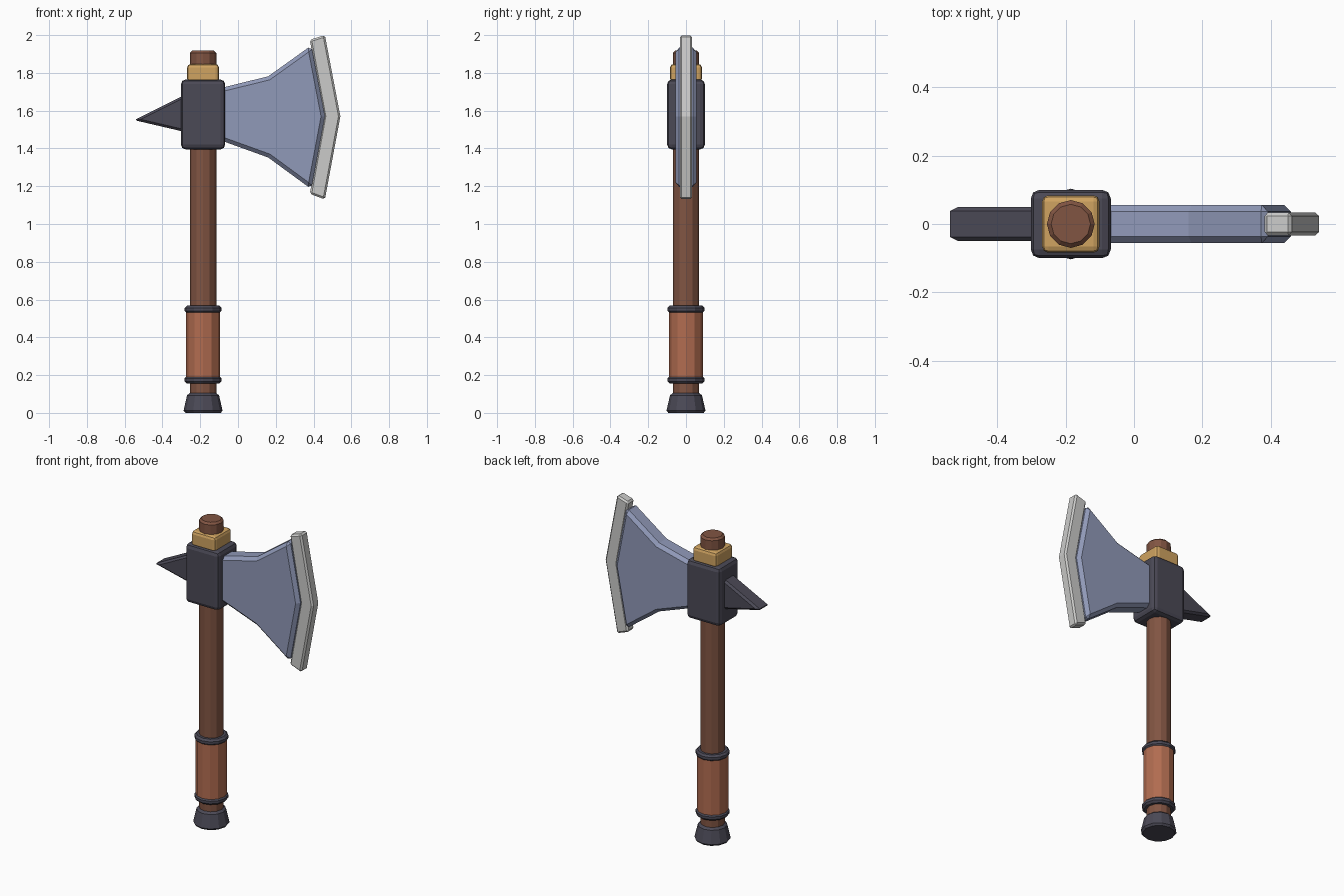
import bpy, bmesh, math

cube = bpy.data.objects.get("Cube")
if cube:
    bpy.data.objects.remove(cube, do_unlink=True)

AXIS = -0.185  # x of the shaft
SIDES = 12


def material(name, rgb):
    m = bpy.data.materials.new(name)
    m.use_nodes = True
    m.diffuse_color = (*rgb, 1)
    m.node_tree.nodes["Principled BSDF"].inputs["Base Color"].default_value = (*rgb, 1)
    return m


wood = material("brown wood", (0.22, 0.09, 0.055))
leather = material("tan leather", (0.44, 0.15, 0.08))
iron = material("dark iron", (0.07, 0.067, 0.093))
steel = material("blue steel", (0.28, 0.32, 0.48))
bright = material("bright edge", (0.6, 0.6, 0.59))
gold = material("gold", (0.63, 0.37, 0.12))


def finish(name, bm, mat, bevel=0, segments=1):
    bmesh.ops.recalc_face_normals(bm, faces=bm.faces)
    mesh = bpy.data.meshes.new(name)
    bm.to_mesh(mesh)
    bm.free()
    mesh.materials.append(mat)
    ob = bpy.data.objects.new(name, mesh)
    bpy.context.collection.objects.link(ob)
    if bevel:
        mod = ob.modifiers.new("bevel", "BEVEL")
        mod.width, mod.segments = bevel, segments
        mod.limit_method = "ANGLE"
        mod.angle_limit = math.radians(40)
    return ob


def turned(name, mat, r_low, r_high, z_low, z_high, bevel):
    bm = bmesh.new()
    bmesh.ops.create_cone(bm, cap_ends=True, segments=SIDES, radius1=r_low,
                          radius2=r_high, depth=z_high - z_low)
    bmesh.ops.translate(bm, verts=bm.verts, vec=(AXIS, 0, (z_low + z_high) / 2))
    return finish(name, bm, mat, bevel)


def block(name, mat, width, depth, z_low, z_high, bevel):
    bm = bmesh.new()
    bmesh.ops.create_cube(bm, size=1)
    bmesh.ops.scale(bm, verts=bm.verts, vec=(width, depth, z_high - z_low))
    bmesh.ops.translate(bm, verts=bm.verts, vec=(AXIS, 0, (z_low + z_high) / 2))
    return finish(name, bm, mat, bevel, 2)


def plate(name, mat, outline, half, bevel):
    """Outline in x and z, given thickness along y."""
    bm = bmesh.new()
    face = bm.faces.new([bm.verts.new((x, -half, z)) for x, z in outline])
    new = bmesh.ops.extrude_face_region(bm, geom=[face])["geom"]
    bmesh.ops.translate(bm, vec=(0, 2 * half, 0),
                        verts=[v for v in new if isinstance(v, bmesh.types.BMVert)])
    return finish(name, bm, mat, bevel)


def ring(name, z, major=0.078, minor=0.021, around=8):
    bm = bmesh.new()
    loops = []
    for i in range(SIDES):
        a = math.tau * i / SIDES
        loop = []
        for j in range(around):
            b = math.tau * (j + 0.5) / around
            r = major + minor * math.cos(b)
            loop.append(bm.verts.new((AXIS + r * math.sin(a), r * math.cos(a),
                                      z + minor * math.sin(b))))
        loops.append(loop)
    for i in range(SIDES):
        p, q = loops[i - 1], loops[i]
        for j in range(around):
            bm.faces.new((p[j - 1], p[j], q[j], q[j - 1]))
    return finish(name, bm, iron)


# Shaft, grip and pommel
turned("shaft", wood, 0.07, 0.07, 0.05, 1.918, 0.012)
turned("grip", leather, 0.09, 0.09, 0.175, 0.55, 0)
turned("pommel", iron, 0.106, 0.082, 0, 0.105, 0.012)
ring("lower_grip_ring", 0.175)
ring("upper_grip_ring", 0.548)

# Head socket and collar
block("head_socket", iron, 0.234, 0.2, 1.395, 1.765, 0.025)
block("collar", gold, 0.168, 0.168, 1.75, 1.847, 0.018)

# Blade, cutting edge and back spike
plate("blade", steel, [(-0.15, 1.705), (-0.07, 1.725), (0.16, 1.782), (0.388, 1.945),
                       (0.46, 1.57), (0.388, 1.185), (0.16, 1.352), (-0.07, 1.435),
                       (-0.15, 1.455)], 0.056, 0.02)
plate("cutting_edge", bright, [(0.38, 1.975), (0.46, 2.0), (0.542, 1.57), (0.46, 1.13),
                               (0.38, 1.16), (0.455, 1.57)], 0.033, 0.01)
plate("back_spike", iron, [(-0.55, 1.55), (-0.25, 1.7), (-0.25, 1.48)], 0.05, 0.012)
